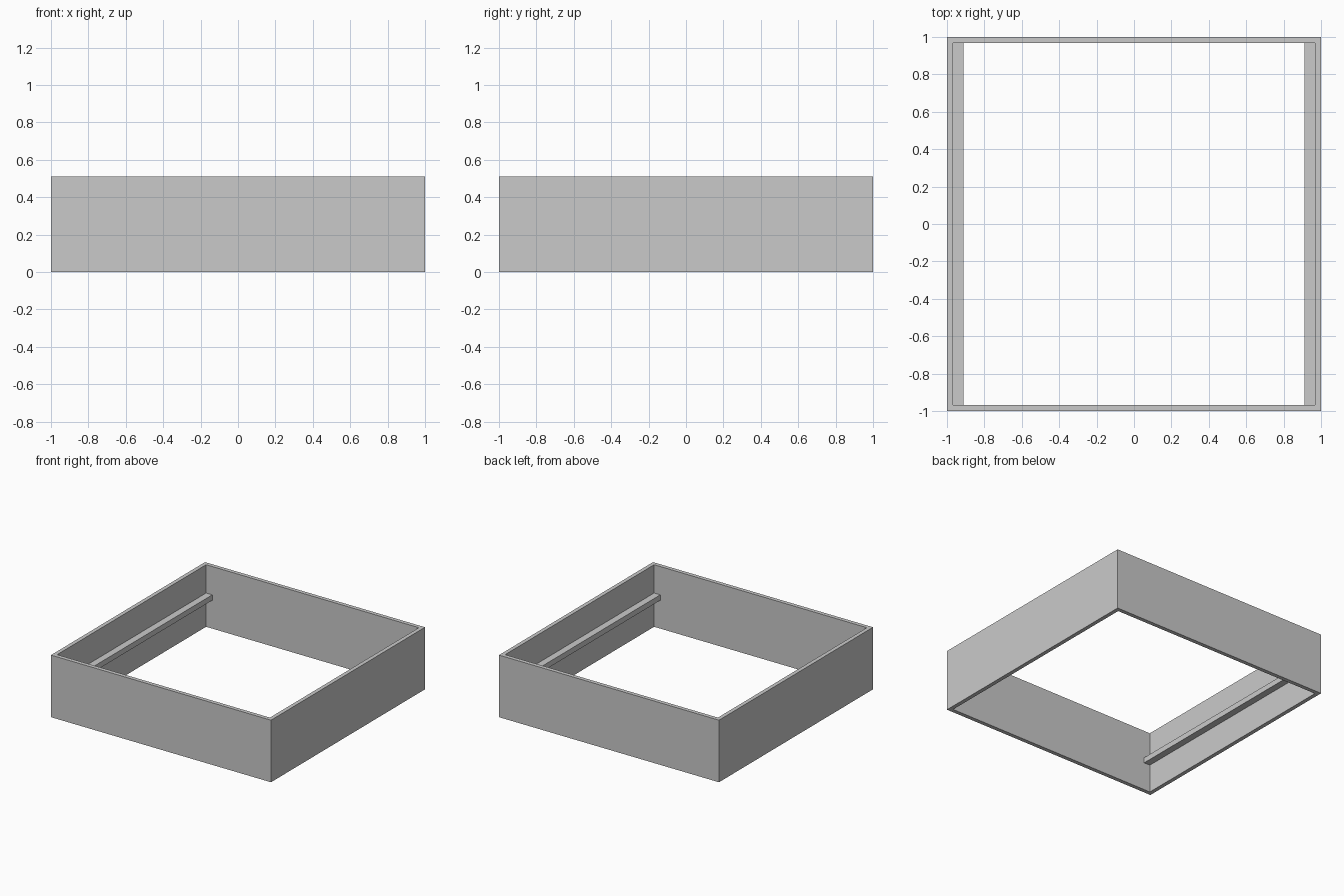
import bpy
import bmesh
from mathutils import Matrix, Vector

HEIGHT = 0.51
WALL = 0.033
RAIL_WIDTH = 0.056
RAIL_HEIGHT = 0.045

default = bpy.data.objects.get("Cube")
if default:
    bpy.data.objects.remove(default, do_unlink=True)

# Single matte grey
grey = bpy.data.materials.new("light_grey")
grey.use_nodes = True
colour = (0.59, 0.59, 0.59, 1)
grey.diffuse_color = colour
grey.node_tree.nodes["Principled BSDF"].inputs["Base Color"].default_value = colour


def finish(name, bm):
    bmesh.ops.recalc_face_normals(bm, faces=bm.faces)
    mesh = bpy.data.meshes.new(name)
    bm.to_mesh(mesh)
    bm.free()
    mesh.materials.append(grey)
    obj = bpy.data.objects.new(name, mesh)
    bpy.context.collection.objects.link(obj)


# Open square frame: inset a square, drop the middle, extrude the ring upward
bm = bmesh.new()
bmesh.ops.create_grid(bm, x_segments=1, y_segments=1, size=1)
middle = bm.faces[:]
bmesh.ops.inset_individual(bm, faces=middle, thickness=WALL, use_even_offset=True)
bmesh.ops.delete(bm, geom=middle, context='FACES')
ring = bmesh.ops.extrude_face_region(bm, geom=bm.faces[:], use_keep_orig=True)
top = [v for v in ring["geom"] if isinstance(v, bmesh.types.BMVert)]
bmesh.ops.translate(bm, verts=top, vec=Vector((0, 0, HEIGHT)))
finish("frame", bm)

# Support rail along the inside of each side wall, at mid height
for name, side in (("left_rail", 1), ("right_rail", -1)):
    x = side * (1 - WALL - RAIL_WIDTH / 2)
    size = Matrix.Diagonal((RAIL_WIDTH, 2 - 2 * WALL, RAIL_HEIGHT, 1))
    bm = bmesh.new()
    bmesh.ops.create_cube(bm, size=1, matrix=Matrix.Translation((x, 0, HEIGHT / 2)) @ size)
    finish(name, bm)
